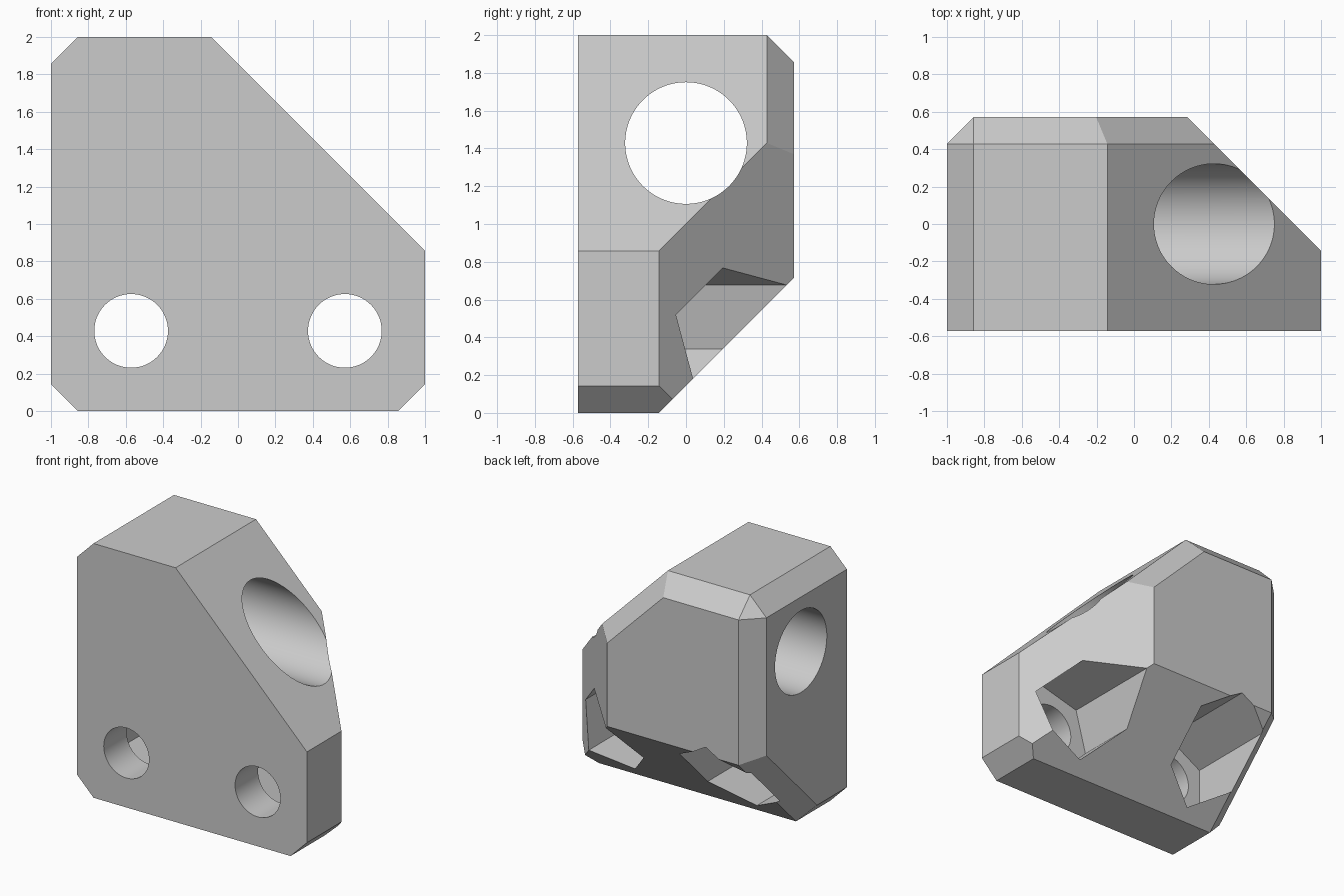
import bpy, bmesh, math
from mathutils import Matrix, Vector

cube = bpy.data.objects.get("Cube")
if cube:
    bpy.data.objects.remove(cube, do_unlink=True)

U = 1 / 7          # chamfer size, the unit of the whole part
R = math.sqrt(0.5)

grey = bpy.data.materials.new("plain grey")
grey.use_nodes = True
grey.diffuse_color = (0.6, 0.6, 0.6, 1)
grey.node_tree.nodes["Principled BSDF"].inputs["Base Color"].default_value = (0.6, 0.6, 0.6, 1)


def add_object(name, bm):
    bmesh.ops.recalc_face_normals(bm, faces=bm.faces)
    mesh = bpy.data.meshes.new(name)
    bm.to_mesh(mesh)
    bm.free()
    mesh.materials.append(grey)
    obj = bpy.data.objects.new(name, mesh)
    bpy.context.collection.objects.link(obj)
    return obj


def slice_off(bm, normal, point):
    """Remove everything beyond a plane and cap the cut."""
    geom = bm.verts[:] + bm.edges[:] + bm.faces[:]
    cut = bmesh.ops.bisect_plane(bm, geom=geom, dist=1e-5, plane_co=Vector(point) * U,
                                 plane_no=Vector(normal).normalized(), clear_outer=True)
    edges = [e for e in cut["geom_cut"] if isinstance(e, bmesh.types.BMEdge)]
    open_edges = [e for e in edges if e.is_boundary]
    if open_edges:
        bmesh.ops.contextual_create(bm, geom=open_edges)


def prism(name, sides, radius, start, end, turn=0):
    """Prism cutter between two points along x or y; turn is measured in xz."""
    start, end = Vector(start), Vector(end)
    axis = end - start
    bm = bmesh.new()
    bmesh.ops.create_cone(bm, cap_ends=True, segments=sides, radius1=radius,
                          radius2=radius, depth=axis.length)
    # put one corner on local x before turning
    first = max(bm.verts, key=lambda v: v.co.x)
    bm.transform(Matrix.Rotation(-math.atan2(first.co.y, first.co.x), 4, "Z"))
    bm.transform(Matrix.Rotation(math.pi / 2, 4, "Y" if axis.x else "X"))
    bm.transform(Matrix.Rotation(-turn, 4, "Y"))
    bm.transform(Matrix.Translation((start + end) / 2))
    obj = add_object(name, bm)
    obj.hide_render = True
    return obj


# Block, trimmed to its chamfered outline
bm = bmesh.new()
bmesh.ops.create_cube(bm, size=1)
bm.transform(Matrix.Translation((0, 0, 1)) @ Matrix.Diagonal((2, 8 * U, 2, 1)))
trims = [
    ((1, 0, 1), (-1, 0, 14)),       # long upper slope
    ((1, 1, 0), (7, -1, 0)),        # back diagonal
    ((0, 1, -1), (0, -1, 0)),       # underside slope
    ((-1, 0, 1), (-7, 0, 13)),      # top corner
    ((-1, 0, -1), (-6, 0, 0)),      # bottom corners
    ((1, 0, -1), (6, 0, 0)),
    ((-1, 1, 0), (-7, 3, 0)),       # back upright edge
    ((0, 1, 1), (0, 3, 14)),        # back top edge
    ((R, 1, R), (-1, 3, 14)),       # edge along the upper slope
    ((-1, R, -R), (-6, -1, 0)),     # edge along the underside slope
    ((-1, 1, 1), (-6, 3, 14)),      # small corner facet
]
for normal, point in trims:
    slice_off(bm, normal, point)
bracket = add_object("corner_bracket", bm)

# Rod bore, screw holes and nut pockets
cutters = [prism("rod_bore", 128, 0.322, (-2, 0, 10 * U), (2, 0, 10 * U))]
for x, turn in ((-4 * U, 30), (4 * U, 15)):
    z = 3 * U
    cutters.append(prism("screw_hole", 64, 0.197, (x, -1, z), (x, 0, z)))
    cutters.append(prism("nut_pocket", 6, 0.351, (x, -2 * U, z), (x, 1, z),
                         math.radians(turn)))

for cutter in cutters:
    mod = bracket.modifiers.new(cutter.name, "BOOLEAN")
    mod.operation = "DIFFERENCE"
    mod.solver = "EXACT"
    mod.object = cutter

# Bake the cuts and drop the cutters
bpy.context.view_layer.update()
result = bpy.data.meshes.new_from_object(
    bracket.evaluated_get(bpy.context.evaluated_depsgraph_get()))
bracket.modifiers.clear()
bracket.data = result
result.materials.clear()
result.materials.append(grey)
for face in result.polygons:
    face.material_index = 0
for cutter in cutters:
    bpy.data.objects.remove(cutter, do_unlink=True)

# Smooth bores, crisp edges
bpy.ops.object.select_all(action="DESELECT")
bracket.select_set(True)
bpy.context.view_layer.objects.active = bracket
bpy.ops.object.shade_smooth_by_angle(angle=math.radians(20))
